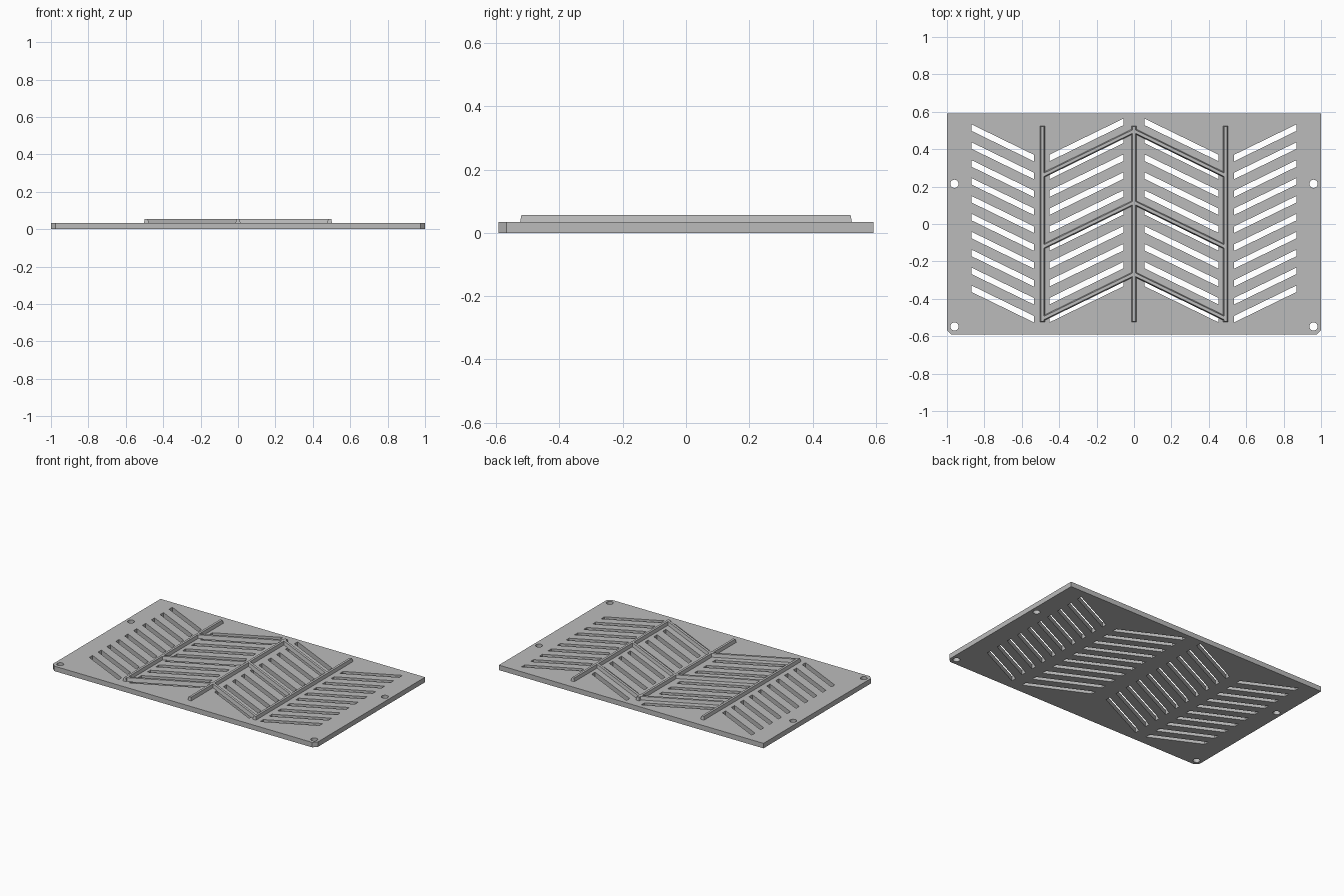
import bpy, bmesh, math
from mathutils import Vector

default = bpy.data.objects.get("Cube")
if default:
    bpy.data.objects.remove(default, do_unlink=True)

grey = bpy.data.materials.new("matte grey")
grey.use_nodes = True
colour = (0.5, 0.5, 0.5, 1)
grey.diffuse_color = colour
grey.node_tree.nodes["Principled BSDF"].inputs["Base Color"].default_value = colour

HALF_Y, THICK, TOP = 0.592, 0.034, 0.056
SLOPE, PITCH = 0.4877, 0.0957


def add_object(name, mesh):
    mesh.materials.clear()
    mesh.materials.append(grey)
    obj = bpy.data.objects.new(name, mesh)
    bpy.context.scene.collection.objects.link(obj)
    return obj


def add_loop(curve, points):
    spline = curve.splines.new('POLY')
    spline.points.add(len(points) - 1)
    for p, (x, y) in zip(spline.points, points):
        p.co = (x, y, 0, 1)
    spline.use_cyclic_u = True


# Plate outline with clipped front corners
curve = bpy.data.curves.new("plate_outline", 'CURVE')
curve.dimensions = '2D'
curve.fill_mode = 'BOTH'
curve.extrude = THICK / 2
c = 0.025
add_loop(curve, [(-1, HALF_Y), (-1, c - HALF_Y), (c - 1, -HALF_Y),
                 (1 - c, -HALF_Y), (1, c - HALF_Y), (1, HALF_Y)])

for side in (-1, 1):
    # Screw holes
    for y in (0.215, -0.548):
        ring = [i * math.tau / 24 for i in range(24)]
        add_loop(curve, [(side * 0.96 + 0.022 * math.cos(a), y + 0.022 * math.sin(a))
                         for a in ring])
    # Slanted vent slots: (low end x, high end x) for the two columns
    for low, high in ((0.535, 0.87), (0.453, 0.056)):
        rise = abs(high - low) * SLOPE
        for i in range(10):
            y = 0.335 - i * PITCH
            add_loop(curve, [(side * low, y), (side * high, y + rise),
                             (side * high, y + rise + 0.035), (side * low, y + 0.035)])

helper = bpy.data.objects.new("plate_outline", curve)
bpy.context.scene.collection.objects.link(helper)
bpy.context.view_layer.update()
graph = bpy.context.evaluated_depsgraph_get()
mesh = bpy.data.meshes.new_from_object(helper.evaluated_get(graph))
bpy.data.objects.remove(helper, do_unlink=True)
bm = bmesh.new()
bm.from_mesh(mesh)
bmesh.ops.translate(bm, verts=bm.verts, vec=(0, 0, THICK / 2))
bmesh.ops.remove_doubles(bm, verts=bm.verts, dist=0.0001)
bmesh.ops.recalc_face_normals(bm, faces=bm.faces)
for f in bm.faces:
    f.smooth = False
    f.material_index = 0
bm.to_mesh(mesh)
bm.free()
mesh.name = "vent_plate"
add_object("vent_plate", mesh)


def rib(name, start, end):
    """Straight rib on the plate, tapering towards its top."""
    a, b = Vector(start), Vector(end)
    along = (b - a).normalized()
    across = Vector((-along.y, along.x))
    bm = bmesh.new()
    rings = []
    for z, half, inset in ((THICK - 0.004, 0.014, 0), (TOP, 0.008, 0.005)):
        p, q = a + along * inset, b - along * inset
        rings.append([bm.verts.new((*v, z)) for v in (
            p - across * half, q - across * half, q + across * half, p + across * half)])
    bottom, top = rings
    bm.faces.new(bottom)
    bm.faces.new(top)
    for i in range(4):
        j = (i + 1) % 4
        bm.faces.new((bottom[i], bottom[j], top[j], top[i]))
    bmesh.ops.recalc_face_normals(bm, faces=bm.faces)
    mesh = bpy.data.meshes.new(name)
    bm.to_mesh(mesh)
    bm.free()
    add_object(name, mesh)


# Long ribs
for name, x in (("right_rib", -0.49), ("centre_rib", 0), ("left_rib", 0.49)):
    rib(name, (x, -0.525), (x, 0.525))

# Chevron ribs
for i in range(3):
    apex = 0.498 - i * 4 * PITCH
    for name, side in (("right", -1), ("left", 1)):
        rib(f"{name}_chevron_rib_{i + 1}", (0, apex),
            (side * 0.49, apex - 0.49 * SLOPE))
